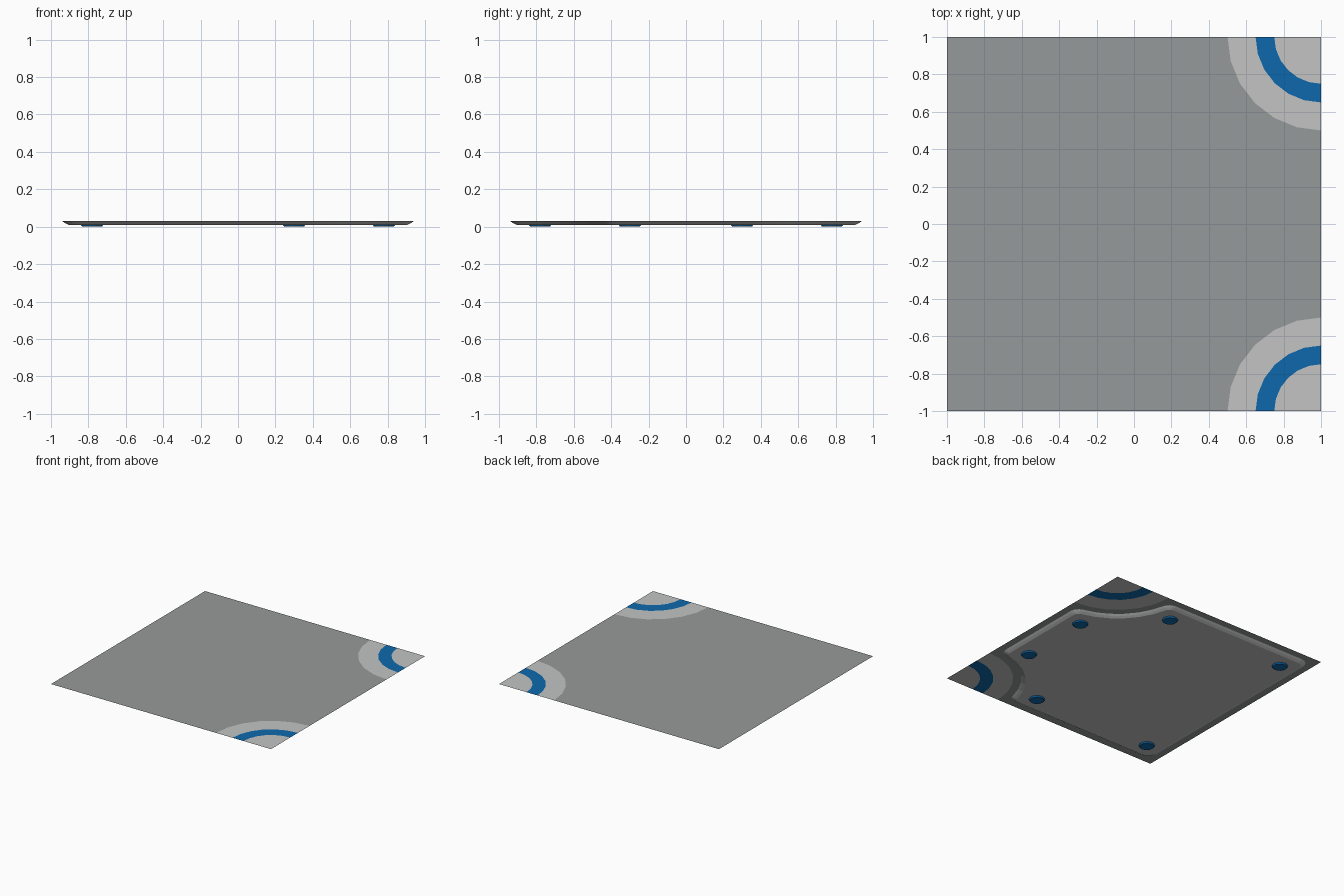
import bpy, bmesh
from math import radians, degrees, sin, cos, sqrt, atan2

if "Cube" in bpy.data.objects:
    bpy.data.objects.remove(bpy.data.objects["Cube"])

TOP, BASE = 0.03, 0.01   # height of the sheet and of the tray's underside


def material(name, rgb):
    m = bpy.data.materials.new(name)
    m.diffuse_color = (*rgb, 1)
    m.use_nodes = True
    m.node_tree.nodes["Principled BSDF"].inputs["Base Color"].default_value = m.diffuse_color
    return m


GREY = material("mid grey", (0.305, 0.323, 0.319))
LIGHT = material("light grey", (0.546, 0.552, 0.552))
BLUE = material("blue", (0.004, 0.141, 0.413))


def finish(name, bm, mats):
    me = bpy.data.meshes.new(name)
    bm.to_mesh(me)
    bm.free()
    for m in mats:
        me.materials.append(m)
    ob = bpy.data.objects.new(name, me)
    bpy.context.collection.objects.link(ob)
    return ob


def arc(cx, cy, r, a0, a1, n=6):
    return [(cx + r * cos(radians(a0 + (a1 - a0) * i / n)),
             cy + r * sin(radians(a0 + (a1 - a0) * i / n))) for i in range(n + 1)]


# Printed top sheet: main field plus quarter rings in the two +x corners
bm = bmesh.new()


def add_face(points, mat):
    f = bm.faces.new([bm.verts.new((x, y, TOP)) for x, y in points])
    f.normal_update()
    if f.normal.z < 0:
        f.normal_flip()
    f.material_index = mat


add_face([(-1, 1), (-1, -1)] + arc(1, -1, 0.5, 180, 90) + arc(1, 1, 0.5, 270, 180), 0)
for side, start in ((-1, 90), (1, 180)):
    add_face([(1, side)] + arc(1, side, 0.25, start, start + 90), 1)
    for r0, r1, mat in ((0.25, 0.35, 2), (0.35, 0.5, 1)):
        inner = arc(1, side, r0, start, start + 90)
        outer = arc(1, side, r1, start, start + 90)
        for i in range(6):
            add_face([inner[i], outer[i], outer[i + 1], inner[i + 1]], mat)
bmesh.ops.remove_doubles(bm, verts=bm.verts, dist=1e-5)
finish("top_sheet", bm, [GREY, LIGHT, BLUE])


# Tray below: square with rounded corners and two concave bites, bevelled inwards
EDGE, BITE, FILLET = 0.94, 0.56, 0.08


def outline(inset):
    near = EDGE - FILLET
    far = 1 - sqrt((BITE + FILLET) ** 2 - (1 - near) ** 2)
    t = degrees(atan2(1 - far, 1 - near))
    r, b = FILLET - inset, BITE + inset
    upper = (arc(near, far, r, 0, t, 4)
             + arc(1, 1, b, 180 + t, 270 - t, 6)[1:-1]
             + arc(far, near, r, 90 - t, 90, 4)
             + arc(-near, near, r, 90, 180, 4))
    return upper + [(x, -y) for x, y in reversed(upper)]


bm = bmesh.new()
rings = [[bm.verts.new((x, y, z)) for x, y in outline(inset)]
         for inset, z in ((0, TOP - 0.0005), (0.015, 0.02), (0.035, BASE))]
n = len(rings[0])
for a, b in zip(rings, rings[1:]):
    for i in range(n):
        j = (i + 1) % n
        bm.faces.new((a[i], b[i], b[j], a[j]))
bm.faces.new(rings[-1][::-1])
finish("underside_tray", bm, [LIGHT])


# Six round feet
for k, (x, y) in enumerate([(-0.78, 0.78), (-0.78, -0.78), (0.3, 0.78),
                            (0.3, -0.78), (0.78, 0.3), (0.78, -0.3)]):
    bm = bmesh.new()
    bmesh.ops.create_cone(bm, cap_ends=True, segments=16,
                          radius1=0.053, radius2=0.06, depth=BASE)
    ob = finish(f"foot_{k + 1}", bm, [BLUE])
    ob.location = (x, y, BASE / 2)
